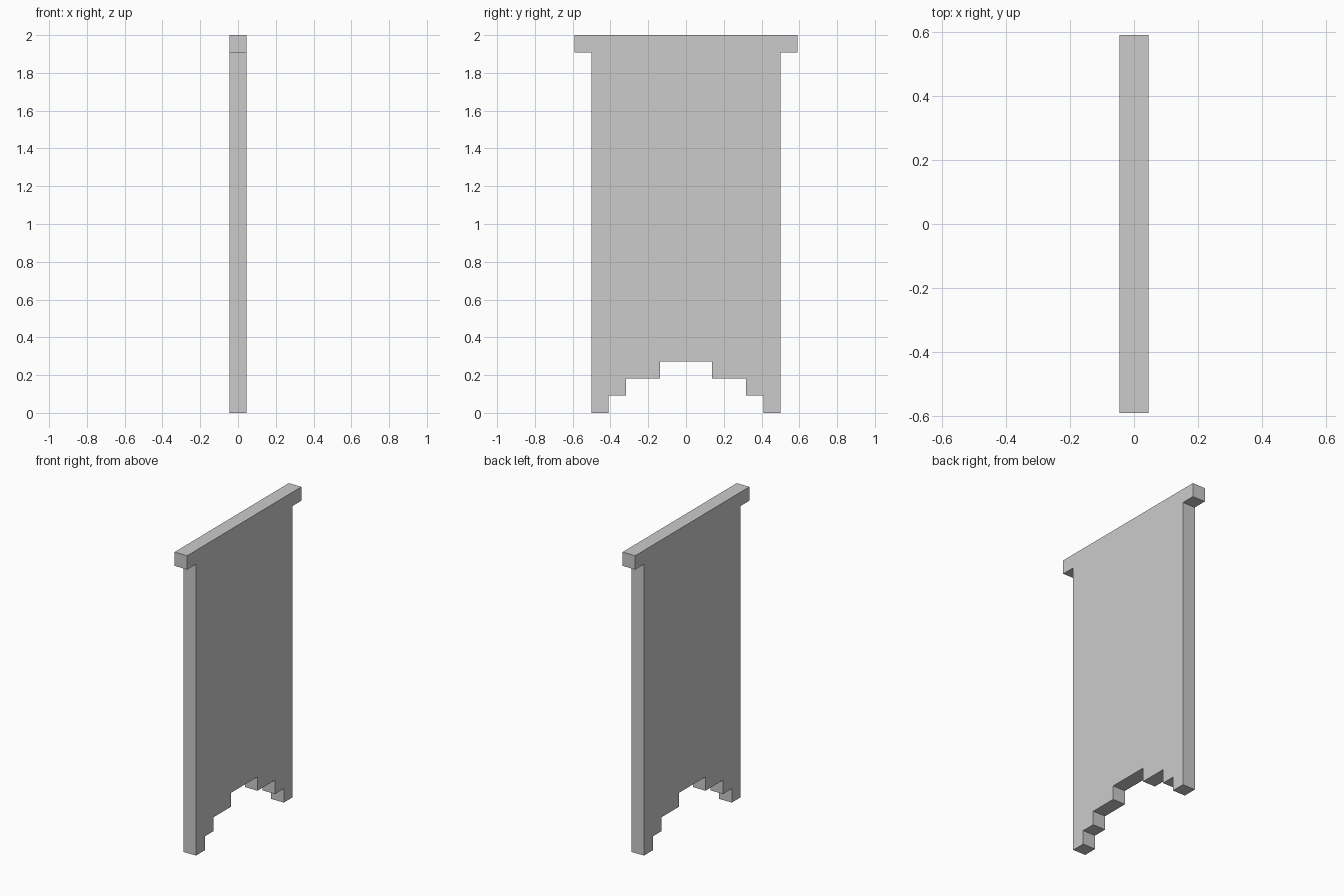
import bpy, bmesh

if "Cube" in bpy.data.objects:
    bpy.data.objects.remove(bpy.data.objects["Cube"])

U = 2 / 22  # grid unit: the banner is 22 units tall and 1 unit thick

# Half outline (y, z) in grid units: stepped hem, side edge, top bar end
half = [(1.5, 3), (1.5, 2), (3.5, 2), (3.5, 1), (4.5, 1), (4.5, 0),
        (5.5, 0), (5.5, 21), (6.5, 21), (6.5, 22)]
outline = half + [(-y, z) for y, z in reversed(half)]

# Hanging banner: mirrored outline extruded through its thickness
bm = bmesh.new()
face = bm.faces.new([bm.verts.new((-U / 2, y * U, z * U)) for y, z in outline])
ext = bmesh.ops.extrude_face_region(bm, geom=[face], use_keep_orig=True)
verts = [g for g in ext["geom"] if isinstance(g, bmesh.types.BMVert)]
bmesh.ops.translate(bm, verts=verts, vec=(U, 0, 0))
bmesh.ops.recalc_face_normals(bm, faces=bm.faces[:])

mesh = bpy.data.meshes.new("hanging_banner")
bm.to_mesh(mesh)
bm.free()
bpy.context.collection.objects.link(bpy.data.objects.new("hanging_banner", mesh))
